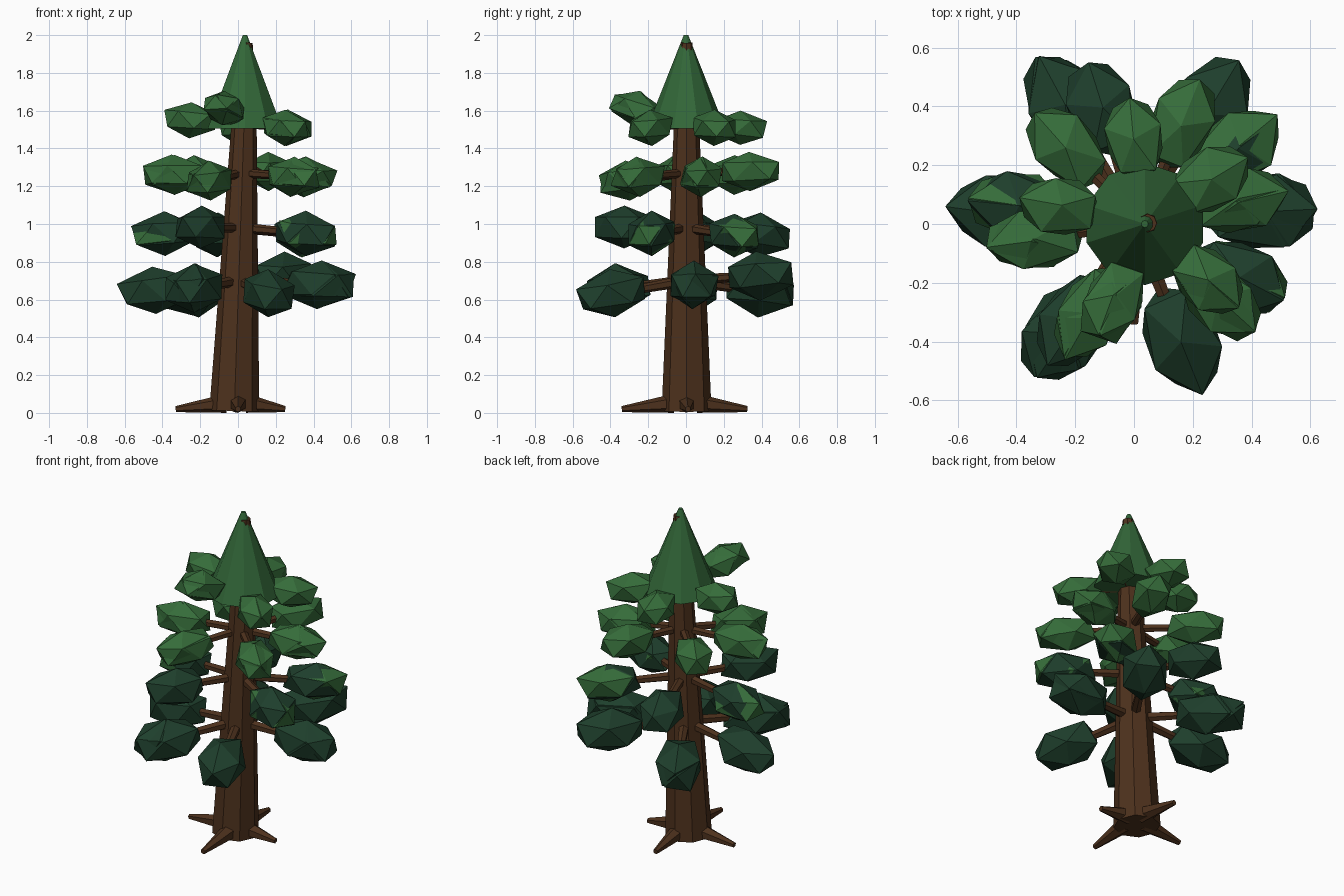
import bpy
import random
from mathutils import Vector

random.seed(4)
cube = bpy.data.objects.get("Cube")
if cube:
    bpy.data.objects.remove(cube, do_unlink=True)


def make_material(name, colour):
    mat = bpy.data.materials.new(name)
    mat.use_nodes = True
    mat.diffuse_color = (*colour, 1)
    mat.node_tree.nodes["Principled BSDF"].inputs["Base Color"].default_value = (*colour, 1)
    return mat


bark = make_material("bark brown", (0.075, 0.031, 0.012))
dark_green = make_material("dark green", (0.013, 0.049, 0.025))
light_green = make_material("light green", (0.036, 0.15, 0.042))
crown_green = make_material("crown green", (0.032, 0.135, 0.04))


def finish(name, mat):
    obj = bpy.context.object
    obj.name = name
    obj.data.name = name
    obj.data.materials.append(mat)
    return obj


def taper(name, start, end, r1, r2, mat, sides=8):
    """Tapered round bar between two points."""
    start, end = Vector(start), Vector(end)
    axis = end - start
    bpy.ops.mesh.primitive_cone_add(vertices=sides, radius1=r1, radius2=r2,
                                    depth=axis.length, location=(start + end) / 2)
    obj = finish(name, mat)
    obj.rotation_euler = axis.to_track_quat('Z', 'Y').to_euler()


def clump(name, centre, direction, size, mat, jitter=0.05):
    """Faceted leaf clump stretched along its branch."""
    bpy.ops.mesh.primitive_ico_sphere_add(subdivisions=1, radius=1, location=centre)
    obj = finish(name, mat)
    for v in obj.data.vertices:
        v.co += Vector([random.uniform(-jitter, jitter) for _ in range(3)])
    obj.scale = size
    obj.rotation_euler = direction.to_track_quat('X', 'Z').to_euler()


# Leaning trunk in two tapering sections
def spine(z):
    return Vector((-0.02 + 0.034 * z, 0.003, z))


taper("trunk_lower", spine(0.01), spine(1.5), 0.132, 0.068, bark)
taper("trunk_upper", spine(1.5), spine(1.96), 0.068, 0.031, bark)

# Four surface roots
roots = {"left": (0.25, 0.01), "right": (-0.33, 0), "front": (0, -0.34), "back": (-0.02, 0.325)}
for side, (x, y) in roots.items():
    taper("root_" + side, (x * 0.2, y * 0.2, 0.05), (x, y, 0.02), 0.05, 0.016, bark, 6)

# Branch tiers: branch height, clump half sizes, colour, clumps with a twin, clump centres
tiers = [
    (0.7, (0.215, 0.143, 0.13), dark_green, (1, 3, 5),
     [(0.43, 0.04, 0.68), (0.25, 0.39, 0.73), (-0.22, 0.39, 0.64),
      (-0.44, 0.04, 0.65), (-0.23, -0.36, 0.66), (0.16, -0.39, 0.63)]),
    (0.98, (0.19, 0.13, 0.115), dark_green, (2, 3, 5),
     [(-0.11, 0.39, 0.94), (0.34, 0.25, 0.94), (0.36, -0.18, 0.95),
      (-0.2, -0.33, 0.98), (-0.39, 0.06, 0.95)]),
    (1.27, (0.187, 0.118, 0.104), light_green, (1, 4, 5, 6),
     [(0.35, 0.08, 1.25), (0.16, 0.34, 1.28), (-0.23, 0.26, 1.26),
      (-0.33, -0.05, 1.26), (-0.15, -0.3, 1.23), (0.29, -0.25, 1.25)]),
    (1.53, (0.158, 0.112, 0.094), light_green, (2, 3),
     [(0, 0.29, 1.51), (-0.07, -0.26, 1.61), (0.25, -0.19, 1.51),
      (0.26, 0.15, 1.51), (-0.25, 0.06, 1.55)]),
]
for t, (height, size, green, twins, centres) in enumerate(tiers, 1):
    for i, centre in enumerate(centres, 1):
        start, centre = spine(height), Vector(centre)
        outward = centre - start
        label = f"_{t}_{i}"
        taper("branch" + label, start, centre, 0.034 - 0.003 * t, 0.02, bark, 6)
        clump("leaf_clump" + label, centre, outward, size, green)
        # Fresh growth pushing through the outer leaves
        if i in twins:
            clump("fresh_leaves" + label, centre + outward * 0.03, outward,
                  [s * 0.96 for s in size], dark_green if t == 1 else light_green, 0.09)

# Pointed crown
taper("crown", (0.037, 0, 1.505), (0.037, 0, 2), 0.208, 0.012, crown_green, 10)
